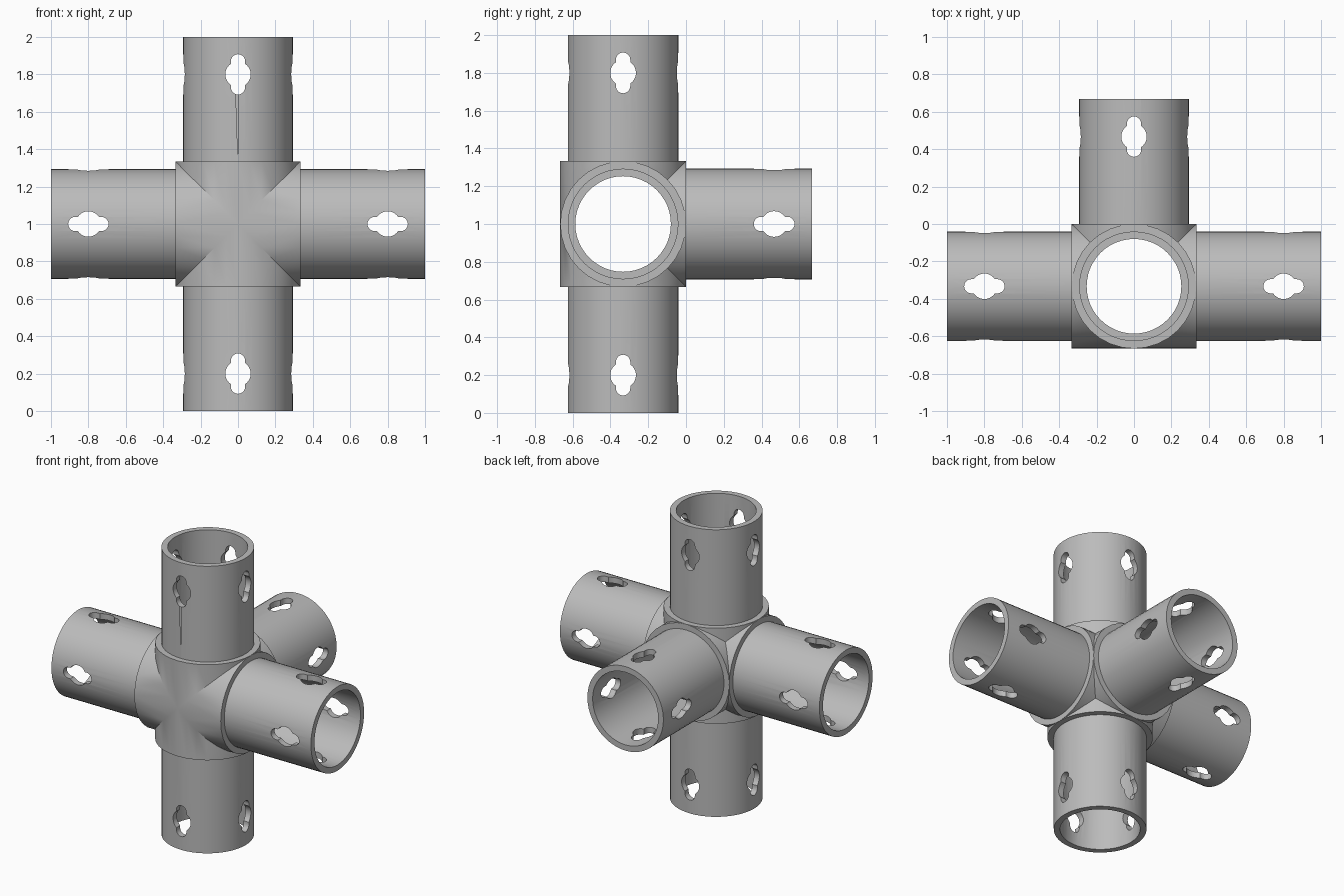
import bpy, bmesh, math
from mathutils import Matrix, Vector

cube = bpy.data.objects.get("Cube")
if cube:
    bpy.data.objects.remove(cube, do_unlink=True)

CENTRE = Vector((0, -0.333, 1))
HUB_R, PIPE_R, BORE_R = 0.333, 0.293, 0.253
HOLE_AT = 0.8          # keyhole distance from the hub centre
X, Y, Z = Vector((1, 0, 0)), Vector((0, 1, 0)), Vector((0, 0, 1))

metal = bpy.data.materials.new("grey metal")
metal.use_nodes = True
metal.diffuse_color = (0.5, 0.5, 0.5, 1)
metal.node_tree.nodes["Principled BSDF"].inputs["Base Color"].default_value = (0.5, 0.5, 0.5, 1)


def prism(name, outline, depth_axis, long_axis, origin, start, end):
    """Extrude an outline (u along long_axis, v across) from start to end on depth_axis."""
    side = depth_axis.cross(long_axis)
    bm = bmesh.new()
    face = bm.faces.new([bm.verts.new(origin + long_axis * u + side * v + depth_axis * start)
                         for u, v in outline])
    top = bmesh.ops.extrude_face_region(bm, geom=[face])["geom"]
    bmesh.ops.translate(bm, vec=depth_axis * (end - start),
                        verts=[e for e in top if isinstance(e, bmesh.types.BMVert)])
    bmesh.ops.recalc_face_normals(bm, faces=bm.faces)
    mesh = bpy.data.meshes.new(name)
    bm.to_mesh(mesh)
    bm.free()
    mesh.materials.append(metal)
    obj = bpy.data.objects.new(name, mesh)
    bpy.context.collection.objects.link(obj)
    return obj


def arc(cx, radius, a0, a1, steps):
    angles = [a0 + (a1 - a0) * i / steps for i in range(steps + 1)]
    return [(cx + radius * math.cos(a), radius * math.sin(a)) for a in angles]


def tube(name, axis, radius, start, end, sides):
    circle = arc(0, radius, 0, math.tau, sides)[:-1]
    return prism(name, circle, axis, Z if axis != Z else X, CENTRE, start, end)


def keyhole_outline():
    """Round hole with a smaller rounded lobe at each end."""
    big, lobe, offset = 0.068, 0.038, 0.07
    meet = math.asin(lobe / big)
    half = math.pi / 2
    return (arc(offset, lobe, -half, half, 10) + arc(0, big, meet, math.pi - meet, 10)
            + arc(-offset, lobe, half, 3 * half, 10)
            + arc(0, big, math.pi + meet, math.tau - meet, 10))


def combine(target, tool, operation):
    mod = target.modifiers.new(operation.lower(), 'BOOLEAN')
    mod.operation, mod.solver, mod.object = operation, 'EXACT', tool
    bpy.context.view_layer.objects.active = target
    bpy.ops.object.modifier_apply(modifier=mod.name)
    bpy.data.objects.remove(tool, do_unlink=True)


# Hub collars: two crossing cylinders and a half one to the back
fitting = tube("pipe_fitting", X, HUB_R, -HUB_R, HUB_R, 32)
combine(fitting, tube("hub_upright", Z, HUB_R, -HUB_R, HUB_R, 32), 'UNION')
combine(fitting, tube("hub_back", Y, HUB_R, 0, HUB_R, 32), 'UNION')

# Five pipe arms
spans = [(X, -1), (Z, -1), (Y, 0)]
for axis, start in spans:
    combine(fitting, tube("arm", axis, PIPE_R, start, 1, 48), 'UNION')

# Bores through the arms
for axis, start in spans:
    combine(fitting, tube("bore", axis, BORE_R, start * 1.1, 1.1, 48), 'DIFFERENCE')

# Keyholes through all four sides of each arm
for arm in (X, -X, Z, -Z, Y):
    for through in (X, Y, Z):
        if abs(arm.dot(through)) < 0.5:
            cutter = prism("keyhole", keyhole_outline(), through, arm,
                           CENTRE + arm * HOLE_AT, -0.4, 0.4)
            combine(fitting, cutter, 'DIFFERENCE')

# Smooth round walls with sharp rims
for obj in bpy.context.selected_objects:
    obj.select_set(False)
fitting.select_set(True)
bpy.context.view_layer.objects.active = fitting
bpy.ops.object.shade_smooth_by_angle(angle=math.radians(30))
